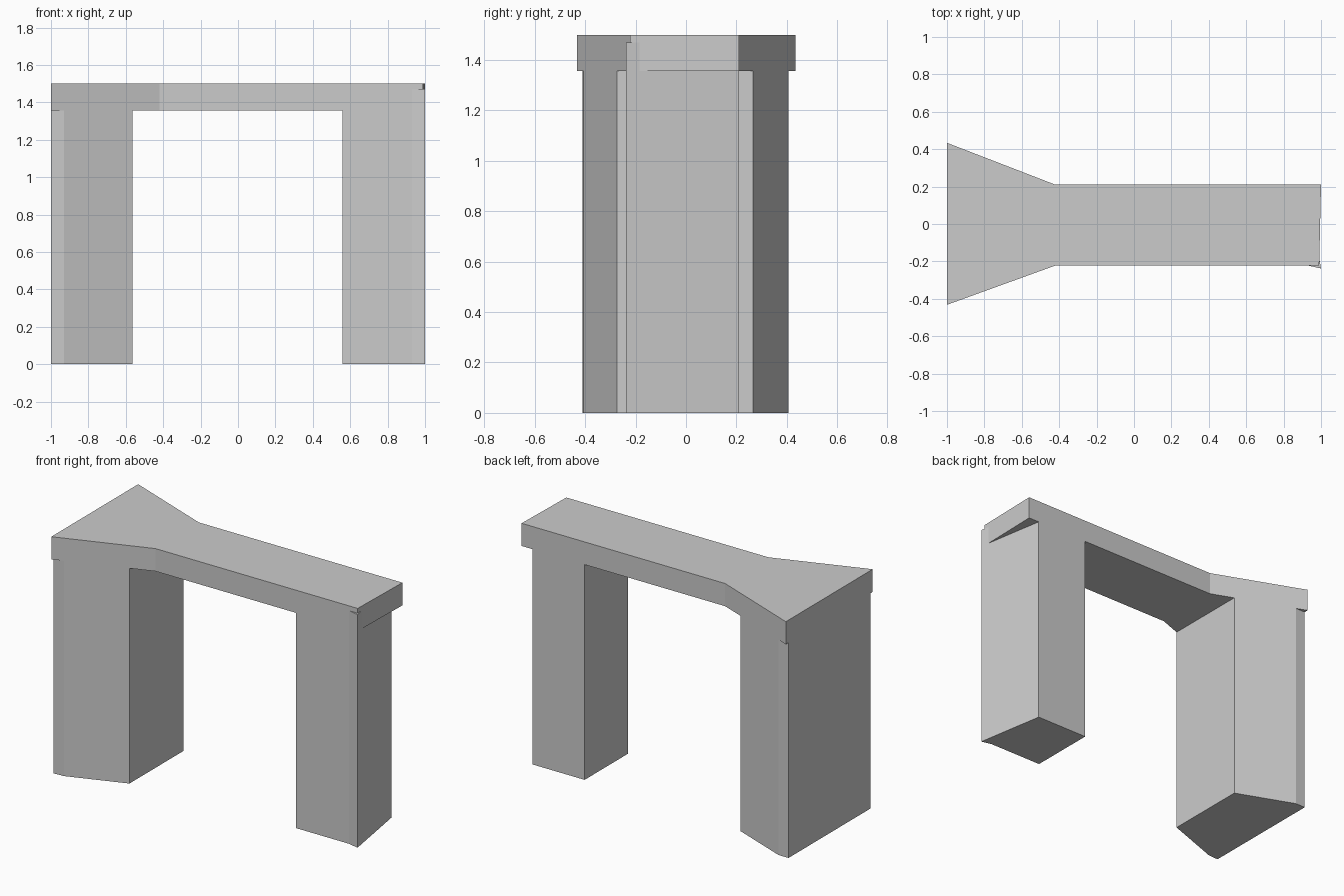
import bpy, bmesh

if "Cube" in bpy.data.objects:
    bpy.data.objects.remove(bpy.data.objects["Cube"])


def prism(name, outline, z0, z1):
    """Extrude a plan outline from z0 up to z1."""
    bm = bmesh.new()
    face = bm.faces.new([bm.verts.new((x, y, z0)) for x, y in outline])
    top = bmesh.ops.extrude_face_region(bm, geom=[face])["geom"]
    moved = [v for v in top if isinstance(v, bmesh.types.BMVert)]
    bmesh.ops.translate(bm, verts=moved, vec=(0, 0, z1 - z0))
    bmesh.ops.recalc_face_normals(bm, faces=bm.faces)
    mesh = bpy.data.meshes.new(name)
    bm.to_mesh(mesh)
    bm.free()
    obj = bpy.data.objects.new(name, mesh)
    bpy.context.collection.objects.link(obj)
    return obj


# plan positions along the flared edges of the lintel
def flare_front(x):
    return -0.222 + (x + 0.42) * (0.432 - 0.222) / 0.58


def flare_back(x):
    return 0.21 - (x + 0.42) * (0.434 - 0.21) / 0.58


# lintel with one flared end
lintel = prism("lintel", [
    (-1, flare_front(-1)), (-0.42, -0.222), (0.99, -0.222),
    (1, 0.21), (-0.42, 0.21), (-1, flare_back(-1))], 1.357, 1.5)

# wide tapered pier under the flare, with blunted outer corners
wide_pier = prism("wide_pier", [
    (-1, -0.41), (-0.93, flare_front(-0.93)), (-0.565, flare_front(-0.565)),
    (-0.565, flare_back(-0.565)), (-0.93, flare_back(-0.93)), (-1, 0.407)], 0, 1.357)

# narrow pier with a slanted outer side and a small pointed corner
narrow_pier = prism("narrow_pier", [
    (0.56, -0.222), (0.93, -0.222), (1, -0.238),
    (0.925, 0.21), (0.56, 0.21)], 0, 1.47)

# fuse the piers into the lintel, leaving no hidden inner faces
for pier in (wide_pier, narrow_pier):
    mod = lintel.modifiers.new("fuse_" + pier.name, "BOOLEAN")
    mod.operation = "UNION"
    mod.solver = "EXACT"
    mod.object = pier
    bpy.context.view_layer.objects.active = lintel
    bpy.ops.object.modifier_apply(modifier=mod.name)
    bpy.data.objects.remove(pier)
lintel.name = "gateway"
